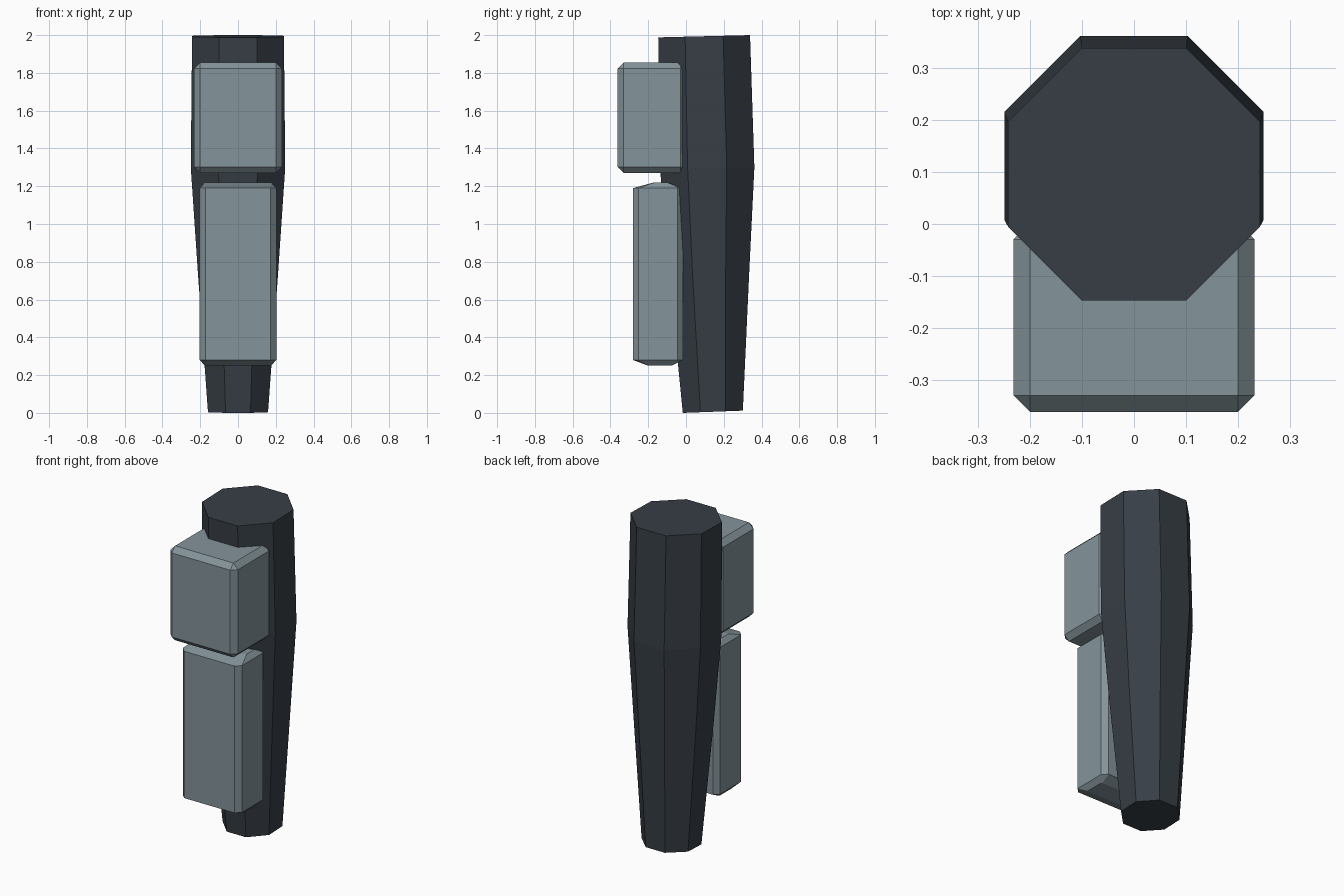
import bpy, bmesh, math

if "Cube" in bpy.data.objects:
    bpy.data.objects.remove(bpy.data.objects["Cube"])


def material(name, rgb):
    m = bpy.data.materials.new(name)
    m.diffuse_color = (*rgb, 1)
    m.use_nodes = True
    m.node_tree.nodes["Principled BSDF"].inputs["Base Color"].default_value = m.diffuse_color
    return m


dark = material("dark slate", (0.038, 0.048, 0.060))
grey = material("blue grey", (0.231, 0.296, 0.323))


def loft(name, rings, mat):
    """Skin a stack of equal-length rings and close both ends."""
    bm = bmesh.new()
    loops = [[bm.verts.new(p) for p in ring] for ring in rings]
    n = len(loops[0])
    for a, b in zip(loops, loops[1:]):
        for i in range(n):
            j = (i + 1) % n
            bm.faces.new((a[i], a[j], b[j], b[i]))
    bm.faces.new(loops[0][::-1])
    bm.faces.new(loops[-1])
    bmesh.ops.recalc_face_normals(bm, faces=bm.faces)
    mesh = bpy.data.meshes.new(name)
    bm.to_mesh(mesh)
    bm.free()
    mesh.materials.append(mat)
    ob = bpy.data.objects.new(name, mesh)
    bpy.context.collection.objects.link(ob)
    return ob


def octagon(z, half, yc, tilt=0.0):
    """Flat-sided octagon; tilt raises the back and lowers the front."""
    r = half / math.cos(math.pi / 8)
    pts = []
    for k in range(8):
        a = math.pi / 8 + k * math.pi / 4
        s = math.sin(a)
        pts.append((r * math.cos(a), yc + r * s, z + tilt * r * s / half))
    return pts


def chamfered(z, hx, y0, y1, c):
    """Rectangle with its four corners cut off by c."""
    return [(hx - c, y0, z), (hx, y0 + c, z), (hx, y1 - c, z), (hx - c, y1, z),
            (c - hx, y1, z), (-hx, y1 - c, z), (-hx, y0 + c, z), (c - hx, y0, z)]


# tapered eight-sided limb
loft("limb", [octagon(0.006, 0.159, 0.142, 0.006),
              octagon(0.75, 0.213, 0.122),
              octagon(1.30, 0.250, 0.112),
              octagon(1.994, 0.243, 0.096, 0.006)], dark)

# upper pad: box with chamfered edges
bpy.ops.mesh.primitive_cube_add(size=1, location=(0, -0.18, 1.5625))
upper = bpy.context.object
upper.name = "upper_pad"
upper.scale = (0.464, 0.365, 0.585)
bpy.ops.object.transform_apply(location=False, rotation=False, scale=True)
upper.data.materials.append(grey)
bevel = upper.modifiers.new("chamfer", 'BEVEL')
bevel.width = 0.032
bevel.segments = 1

# lower pad: chamfered column with shallow peaked ends
loft("lower_pad", [chamfered(0.25, 0.175, -0.20, -0.075, 0.005),
                   chamfered(0.28, 0.203, -0.281, -0.015, 0.03),
                   chamfered(1.19, 0.203, -0.281, -0.015, 0.03),
                   chamfered(1.22, 0.175, -0.17, -0.10, 0.005)], grey)
